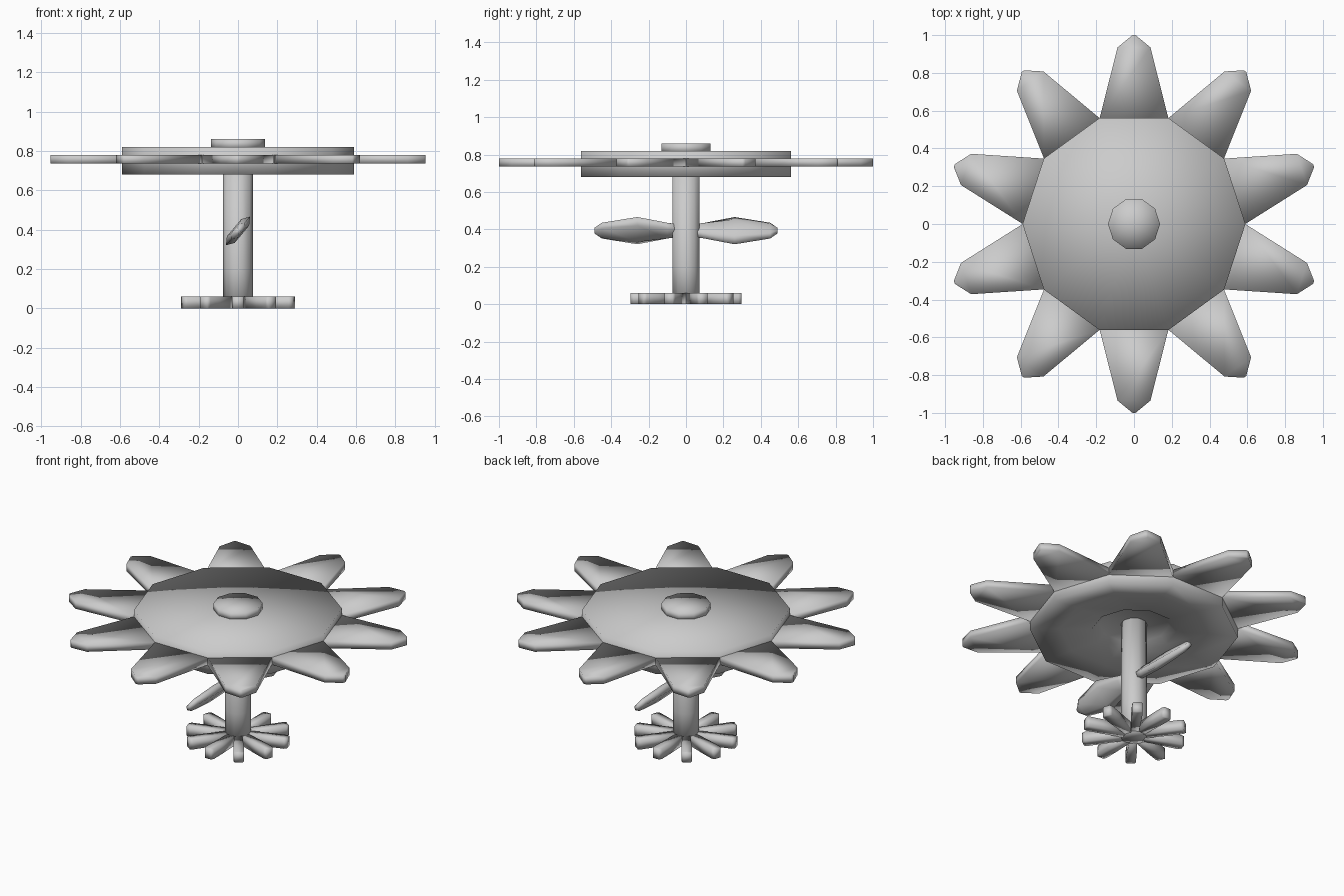
import bpy, bmesh, math
from mathutils import Vector, Matrix

if "Cube" in bpy.data.objects:
    bpy.data.objects.remove(bpy.data.objects["Cube"])

N = 10  # sides of the stem and flower head, and number of petals and roots


def finish(name, bm):
    bmesh.ops.remove_doubles(bm, verts=bm.verts[:], dist=1e-5)
    bmesh.ops.recalc_face_normals(bm, faces=bm.faces[:])
    for f in bm.faces:
        f.smooth = True
    me = bpy.data.meshes.new(name)
    bm.to_mesh(me)
    bm.free()
    ob = bpy.data.objects.new(name, me)
    bpy.context.collection.objects.link(ob)
    return ob


def lathe(name, profile):
    """Turn an (r, z) profile around z with N sides."""
    bm = bmesh.new()
    vs = [bm.verts.new((r, 0, z)) for r, z in profile]
    es = [bm.edges.new(p) for p in zip(vs, vs[1:])]
    bmesh.ops.spin(bm, geom=vs + es, cent=(0, 0, 0), axis=(0, 0, 1),
                   angle=2 * math.pi, steps=N, use_merge=True)
    return finish(name, bm)


def loft(bm, sections, matrix):
    """Bridge rings of points and cap both ends."""
    rings = [[bm.verts.new(matrix @ Vector(p)) for p in s] for s in sections]
    for a, b in zip(rings, rings[1:]):
        n = len(a)
        for i in range(n):
            bm.faces.new((a[i], a[(i + 1) % n], b[(i + 1) % n], b[i]))
    bm.faces.new(rings[0])
    bm.faces.new(rings[-1])


def blade(stations, z0, z1):
    """Flat tapered bar along +x from (distance, half width) stations."""
    return [[(x, -w, z0), (x, w, z0), (x, w, z1), (x, -w, z1)]
            for x, w in stations]


def radial(name, sections):
    bm = bmesh.new()
    for i in range(N):
        angle = math.radians(18) + i * 2 * math.pi / N
        loft(bm, sections, Matrix.Rotation(angle, 4, 'Z'))
    return finish(name, bm)


# Flower head: ten-sided disc, slightly dished below, and raised centre
lathe("flower_head", [(0, 0.82), (0.59, 0.82), (0.59, 0.68), (0.42, 0.695),
                      (0.24, 0.70), (0.2, 0.74), (0, 0.74)])
lathe("flower_centre", [(0, 0.86), (0.138, 0.86), (0.138, 0.81), (0, 0.81)])

# Petals, one on each side of the disc
radial("petals", blade([(0.56, 0.182), (0.935, 0.087), (1.0, 0.008)],
                       0.735, 0.78))

# Stem
lathe("stem", [(0, 0.745), (0.075, 0.745), (0.075, 0.2), (0.075, 0), (0, 0)])

# Roots spread out flat from the foot of the stem
radial("roots", blade([(0.06, 0.023), (0.2, 0.029), (0.28, 0.03),
                       (0.297, 0.022)], 0.0, 0.06))

# Two leaves, twisted about their length, on opposite sides of the stem
bm = bmesh.new()
leaf = [[(x, -w, 0), (x, -w * 0.6, -t), (x, w * 0.6, -t),
         (x, w, 0), (x, w * 0.6, t), (x, -w * 0.6, t)]
        for x, w, t in [(0.04, 0.042, 0.025), (0.1, 0.055, 0.025),
                        (0.26, 0.095, 0.026), (0.45, 0.055, 0.02),
                        (0.49, 0.015, 0.012)]]
for deg in (90, -90):
    m = (Matrix.Translation((0, 0, 0.393)) @ Matrix.Rotation(math.radians(deg), 4, 'Z')
         @ Matrix.Rotation(math.radians(50), 4, 'X'))
    loft(bm, leaf, m)
finish("leaves", bm)
